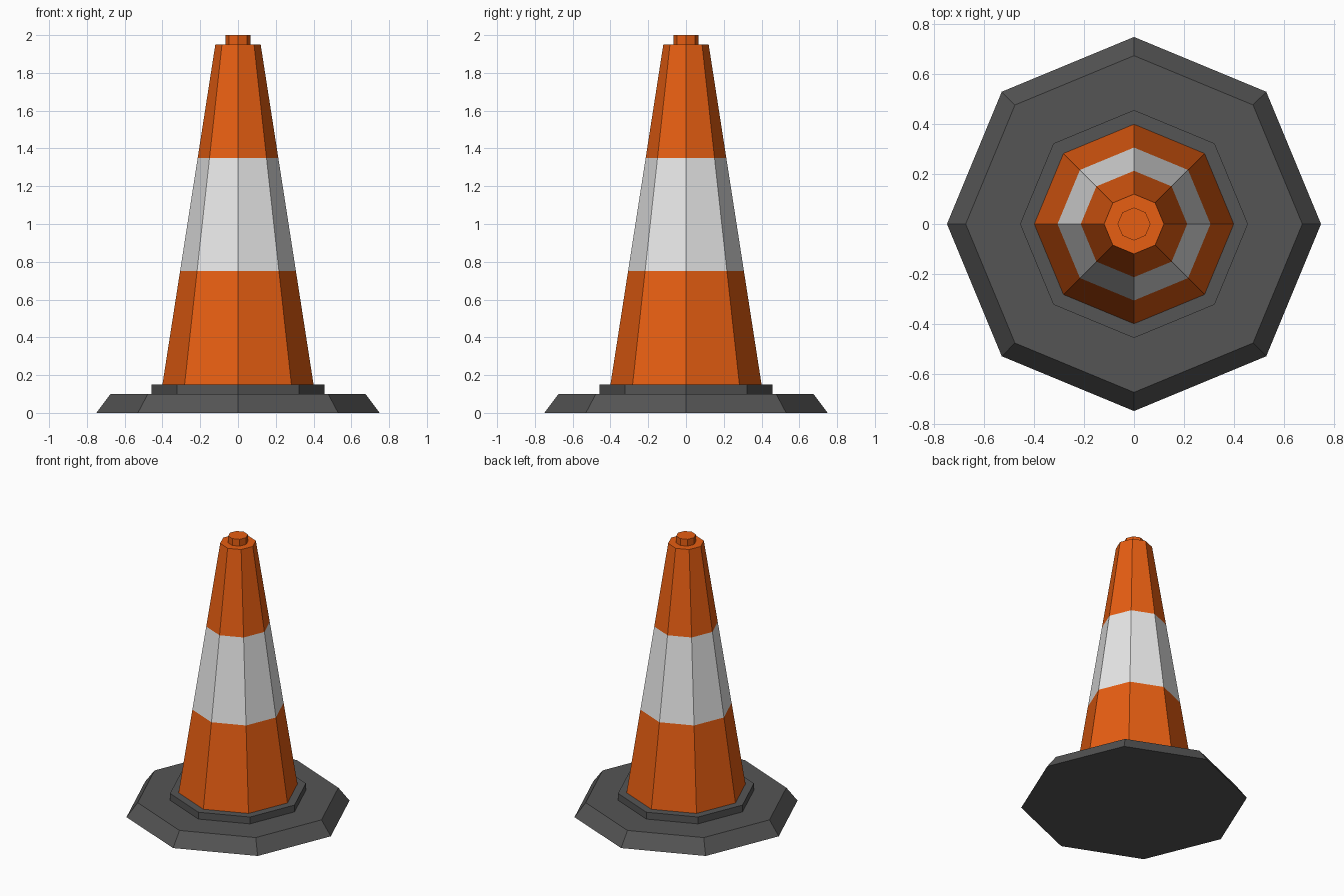
import bpy, bmesh, math

if "Cube" in bpy.data.objects:
    bpy.data.objects.remove(bpy.data.objects["Cube"])

SIDES = 8


def material(name, rgb):
    m = bpy.data.materials.new(name)
    m.diffuse_color = (*rgb, 1.0)
    m.use_nodes = True
    m.node_tree.nodes["Principled BSDF"].inputs["Base Color"].default_value = m.diffuse_color
    return m


orange = material("orange", (0.8, 0.112, 0.006))
white = material("white", (0.8, 0.8, 0.8))
dark_grey = material("dark grey", (0.09, 0.09, 0.09))


def lathe(name, profile, materials, pick=lambda z: 0):
    """Closed octagonal solid from (radius, z) points, bottom to top."""
    bm = bmesh.new()
    rings = []
    for r, z in profile:
        angles = [2 * math.pi * i / SIDES for i in range(SIDES)]
        rings.append([bm.verts.new((r * math.cos(a), r * math.sin(a), z)) for a in angles])
    for low, high in zip(rings, rings[1:]):
        for i in range(SIDES):
            j = (i + 1) % SIDES
            bm.faces.new((low[i], low[j], high[j], high[i]))
    bm.faces.new(rings[0][::-1])
    bm.faces.new(rings[-1])
    for f in bm.faces:
        f.material_index = pick(f.calc_center_median().z)
    mesh = bpy.data.meshes.new(name)
    bm.to_mesh(mesh)
    bm.free()
    for m in materials:
        mesh.materials.append(m)
    obj = bpy.data.objects.new(name, mesh)
    bpy.context.collection.objects.link(obj)
    return obj


# Rubber foot with bevelled rim and raised collar
lathe("base", [(0.75, 0), (0.675, 0.1), (0.457, 0.1), (0.457, 0.15)], [dark_grey])


# Tapered body with reflective band and small knob on top
def body_radius(z):
    return 0.40 + (0.12 - 0.40) * (z - 0.15) / 1.8


BAND = (0.75, 1.35)
body = [(body_radius(z), z) for z in (0.15, *BAND, 1.95)]
lathe("cone_body", body + [(0.066, 1.95), (0.066, 2.0)], [orange, white],
      lambda z: int(BAND[0] < z < BAND[1]))
